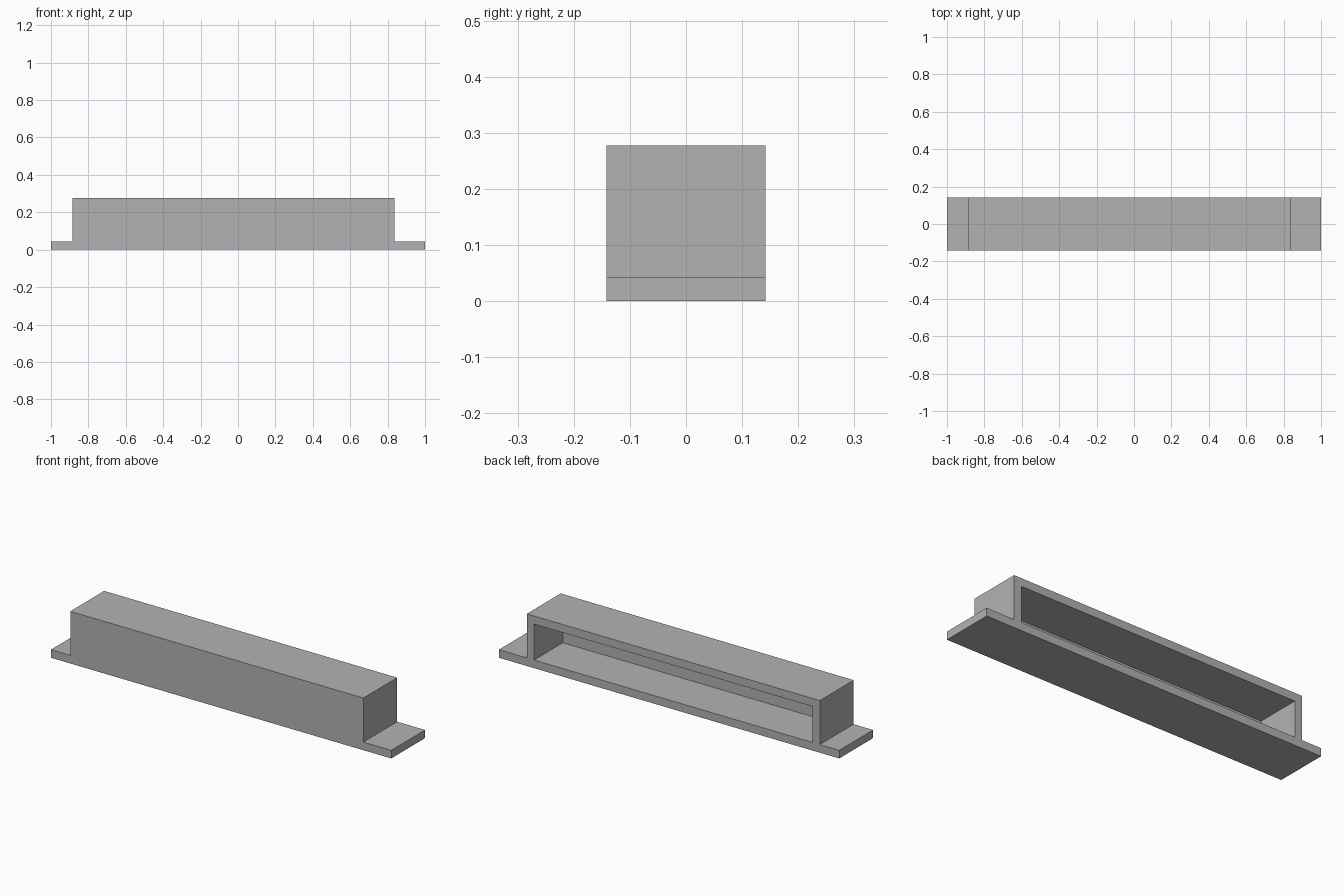
import bpy
import bmesh

cube = bpy.data.objects.get("Cube")
if cube:
    bpy.data.objects.remove(cube, do_unlink=True)

# Overall sizes
HALF_DEPTH = 0.142
HEIGHT = 0.277
WALL = 0.043
LEFT, RIGHT = -0.886, 0.836

grey = bpy.data.materials.new("plain grey")
grey.use_nodes = True
colour = (0.448, 0.448, 0.448, 1)
grey.diffuse_color = colour
grey.node_tree.nodes["Principled BSDF"].inputs["Base Color"].default_value = colour


def extrude_profile(name, points, y_front, y_back):
    """Extrude an outline in the XZ plane along Y."""
    bm = bmesh.new()
    face = bm.faces.new([bm.verts.new((x, y_front, z)) for x, z in points])
    result = bmesh.ops.extrude_face_region(bm, geom=[face])
    moved = [v for v in result["geom"] if isinstance(v, bmesh.types.BMVert)]
    bmesh.ops.translate(bm, verts=moved, vec=(0, y_back - y_front, 0))
    bmesh.ops.recalc_face_normals(bm, faces=bm.faces)
    mesh = bpy.data.meshes.new(name)
    bm.to_mesh(mesh)
    bm.free()
    mesh.materials.append(grey)
    obj = bpy.data.objects.new(name, mesh)
    bpy.context.scene.collection.objects.link(obj)
    return obj


# Housing with a mounting flange at each end
outline = [(-1, 0), (1, 0), (1, WALL), (RIGHT, WALL), (RIGHT, HEIGHT),
           (LEFT, HEIGHT), (LEFT, WALL), (-1, WALL)]
housing = extrude_profile("flanged_housing", outline, -HALF_DEPTH, HALF_DEPTH)

# Cavity open at the back
x0, x1 = LEFT + WALL, RIGHT - WALL
z0, z1 = WALL, HEIGHT - WALL
cutter = extrude_profile("cavity_cutter", [(x0, z0), (x1, z0), (x1, z1), (x0, z1)],
                         -HALF_DEPTH + WALL, HALF_DEPTH + WALL)
cutter.hide_render = True

cut = housing.modifiers.new("cavity", 'BOOLEAN')
cut.operation = 'DIFFERENCE'
cut.solver = 'EXACT'
cut.object = cutter

# Apply the cut and discard the cutter
bpy.context.view_layer.update()
evaluated = housing.evaluated_get(bpy.context.evaluated_depsgraph_get())
hollow = bpy.data.meshes.new_from_object(evaluated)
housing.modifiers.clear()
housing.data = hollow
bpy.data.objects.remove(cutter, do_unlink=True)
